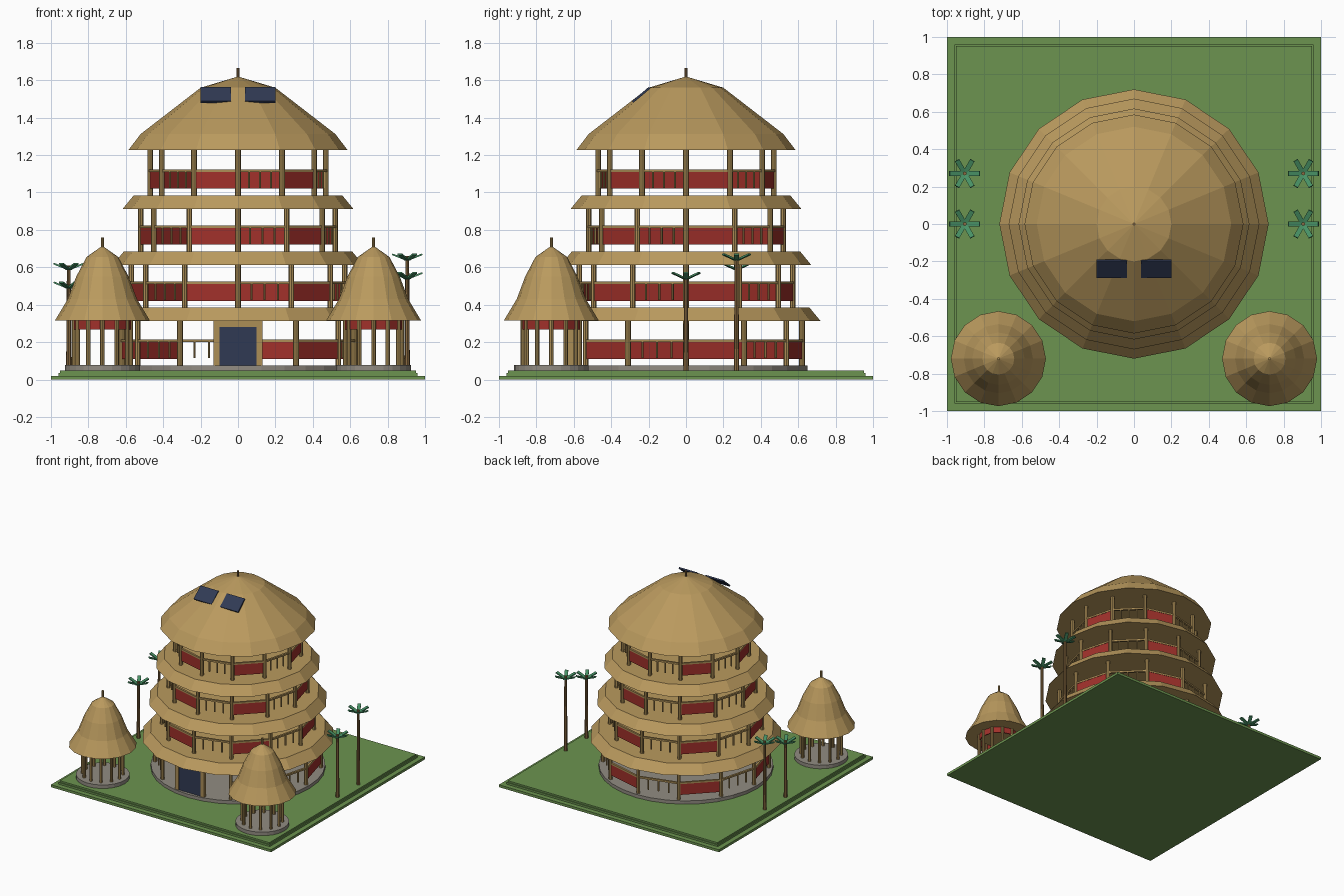
import bpy, bmesh, math
from mathutils import Vector, Matrix

if "Cube" in bpy.data.objects:
    bpy.data.objects.remove(bpy.data.objects["Cube"])


def material(name, r, g, b):
    m = bpy.data.materials.new(name)
    lin = [((c / 255 + 0.055) / 1.055) ** 2.4 for c in (r, g, b)]
    m.diffuse_color = (*lin, 1)
    m.use_nodes = True
    m.node_tree.nodes["Principled BSDF"].inputs["Base Color"].default_value = m.diffuse_color
    return m


THATCH = material("thatch", 186, 154, 94)
WOOD = material("wood", 172, 142, 86)
BARK = material("bark", 140, 108, 66)
RED = material("red_panel", 160, 48, 42)
STONE = material("stone", 146, 140, 130)
GRASS = material("grass", 108, 148, 80)
LEAF = material("palm_leaf", 72, 146, 102)
NAVY = material("navy", 48, 58, 84)


def finish(name, bm, mat):
    bmesh.ops.recalc_face_normals(bm, faces=bm.faces)
    me = bpy.data.meshes.new(name)
    bm.to_mesh(me)
    bm.free()
    me.materials.append(mat)
    ob = bpy.data.objects.new(name, me)
    bpy.context.collection.objects.link(ob)
    return ob


def add_box(bm, centre, size, rot=None):
    """Box with a centre, full size and optional rotation matrix."""
    m = Matrix.Translation(centre)
    if rot is not None:
        m = m @ rot.to_4x4()
    bmesh.ops.create_cube(bm, size=1, matrix=m @ Matrix.Diagonal((*size, 1)))


def add_post(bm, x, y, z0, z1, r, r_top=None, n=8):
    bmesh.ops.create_cone(bm, cap_ends=True, segments=n, radius1=r,
                          radius2=r if r_top is None else r_top, depth=z1 - z0,
                          matrix=Matrix.Translation((x, y, (z0 + z1) / 2)))


def lathe(name, profile, mat, x=0, y=0, n=16):
    """Flat-faced solid turned around a vertical axis; a radius of 0 makes a tip."""
    bm = bmesh.new()
    rings = []
    for r, z in profile:
        if r == 0:
            rings.append([bm.verts.new((x, y, z))])
        else:
            rings.append([bm.verts.new((x + r * math.cos(2 * math.pi * i / n),
                                        y + r * math.sin(2 * math.pi * i / n), z))
                          for i in range(n)])
    for a, b in zip(rings, rings[1:]):
        for i in range(n):
            j = (i + 1) % n
            if len(b) == 1:
                bm.faces.new((a[i], a[j], b[0]))
            else:
                bm.faces.new((a[i], a[j], b[j], b[i]))
    for ring in (rings[0], rings[-1]):
        if len(ring) > 2:
            bm.faces.new(ring)
    return finish(name, bm, mat)


def around(r, deg, z=0.0, x=0.0, y=0.0):
    """Point on a circle, with the angle counted from the front towards the right."""
    a = math.radians(deg)
    return Vector((x + r * math.sin(a), y - r * math.cos(a), z))


def add_span(bm, p, q, depth, height):
    """Upright bar or plate stretched between two points."""
    d = q - p
    add_box(bm, (p + q) / 2, (d.length, depth, height),
            Matrix.Rotation(math.atan2(d.y, d.x), 3, 'Z'))


# Stepped lawn
bm = bmesh.new()
add_box(bm, (0, 0, 0.01), (2, 2, 0.02))
add_box(bm, (0, 0, 0.0275), (1.92, 1.92, 0.015))
add_box(bm, (0, 0, 0.0415), (1.905, 1.905, 0.013))
finish("lawn", bm, GRASS)

# Tower: base, ring-shaped storey roofs and the main roof
lathe("tower_base", [(0.65, 0.045), (0.65, 0.075)], STONE, n=32)
for k, r in enumerate((0.72, 0.67, 0.617)):
    z = 0.312 + 0.3 * k
    lathe(f"storey_roof_{k + 1}", [(r, z), (r - 0.06, z + 0.073)], THATCH)
lathe("main_roof", [(0.585, 1.228), (0.52, 1.313), (0.2, 1.56), (0, 1.62)], THATCH)
bm = bmesh.new()
add_post(bm, 0, 0, 1.6, 1.665, 0.008)
finish("main_roof_finial", bm, BARK)

# Each storey: twelve posts, railings, and red panels in every second bay
for k, r in enumerate((0.62, 0.57, 0.52, 0.47)):
    floor = 0.075 if k == 0 else 0.085 + 0.3 * k
    top = 0.315 + 0.3 * k if k < 3 else 1.235
    posts, rails, panels = bmesh.new(), bmesh.new(), bmesh.new()
    for i in range(12):
        a = 30 * i
        if not (k == 0 and i == 0):
            p = around(r, a)
            add_post(posts, p.x, p.y, floor, top, 0.015)
        if k == 0 and i in (0, 11):
            continue  # entrance
        p, q = around(r, a), around(r, a + 30)
        up = Vector((0, 0, floor + 0.132))
        add_span(rails, p + up, q + up, 0.016, 0.014)
        if i % 2:
            mid = Vector((0, 0, floor + 0.081))
            add_span(panels, p + mid, q + mid, 0.01, 0.09)
        else:
            for t in (0.25, 0.5, 0.75):
                b = p.lerp(q, t)
                add_post(rails, b.x, b.y, floor + 0.04, floor + 0.13, 0.006, n=6)
    finish(f"storey_posts_{k + 1}", posts, WOOD)
    finish(f"railings_{k + 1}", rails, WOOD)
    finish(f"railing_panels_{k + 1}", panels, RED)

# Entrance door and frame
bm = bmesh.new()
add_box(bm, (0, -0.615, 0.178), (0.2, 0.02, 0.205))
finish("door", bm, NAVY)
bm = bmesh.new()
for s in (-1, 1):
    add_box(bm, (s * 0.115, -0.615, 0.195), (0.03, 0.03, 0.24))
add_box(bm, (0, -0.615, 0.297), (0.26, 0.03, 0.034))
finish("door_frame", bm, WOOD)

# Solar panels on the main roof
bm = bmesh.new()
for s in (-1, 1):
    add_box(bm, (s * 0.12, -0.24, 1.522), (0.163, 0.118, 0.012),
            Matrix.Rotation(math.radians(40), 3, 'X'))
finish("solar_panels", bm, NAVY)

# Two round huts at the front corners
for side, s in (("left", -1), ("right", 1)):
    x, y = s * 0.725, -0.72
    lathe(f"{side}_hut_base", [(0.2, 0.045), (0.2, 0.077)], STONE, x, y, 24)
    lathe(f"{side}_hut_roof", [(0.254, 0.315), (0.185, 0.43), (0.14, 0.55),
                               (0.085, 0.655), (0, 0.715)], THATCH, x, y)
    posts, band = bmesh.new(), bmesh.new()
    for i in range(12):
        p = around(0.152, 30 * i, 0.293, x, y)
        q = around(0.152, 30 * i + 30, 0.293, x, y)
        add_post(posts, p.x, p.y, 0.075, 0.318, 0.012)
        add_span(band, p, q, 0.008, 0.05)
    add_post(posts, x, y, 0.69, 0.76, 0.008)
    finish(f"{side}_hut_posts", posts, WOOD)
    finish(f"{side}_hut_valance", band, RED)

# Palms: slim trunk and six raised fronds
for side, x, y, h in (("left_front", -0.905, 0, 0.505), ("left_back", -0.905, 0.27, 0.605),
                      ("right_front", 0.905, 0, 0.555), ("right_back", 0.905, 0.27, 0.655)):
    bm = bmesh.new()
    add_post(bm, x, y, 0.045, h + 0.005, 0.014, 0.01)
    finish(f"{side}_palm_trunk", bm, BARK)
    bm = bmesh.new()
    for i in range(6):
        turn = Matrix.Rotation(math.radians(60 * i), 3, 'Z')
        rot = turn @ Matrix.Rotation(math.radians(-22), 3, 'Y')
        add_box(bm, Vector((x, y, h)) + turn @ Vector((0.044, 0, 0)),
                (0.08, 0.026, 0.009), rot)
    finish(f"{side}_palm_fronds", bm, LEAF)
